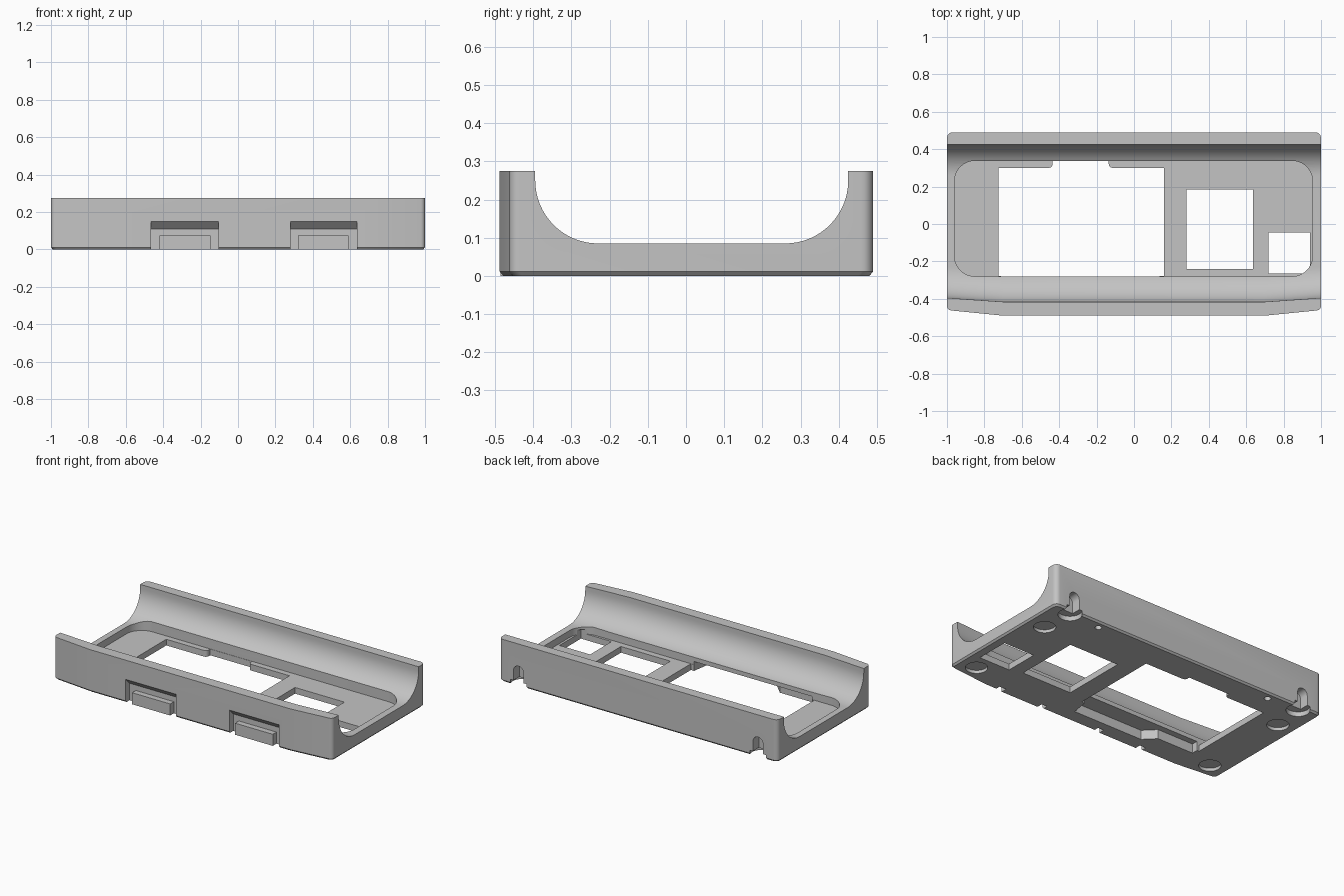
import bpy, bmesh, math
from mathutils import Vector

if "Cube" in bpy.data.objects:
    bpy.data.objects.remove(bpy.data.objects["Cube"])

grey = bpy.data.materials.new("mid_grey")
grey.diffuse_color = (0.55, 0.55, 0.55, 1)
grey.use_nodes = True
grey.node_tree.nodes["Principled BSDF"].inputs["Base Color"].default_value = grey.diffuse_color


def loft(name, rings):
    """Closed solid through rings that have equal point counts."""
    bm = bmesh.new()
    vs = [[bm.verts.new(p) for p in ring] for ring in rings]
    n = len(vs[0])
    for a, b in zip(vs, vs[1:]):
        for i in range(n):
            j = (i + 1) % n
            bm.faces.new((a[i], a[j], b[j], b[i]))
    bm.faces.new(vs[0])
    bm.faces.new(vs[-1])
    bmesh.ops.recalc_face_normals(bm, faces=bm.faces)
    me = bpy.data.meshes.new(name)
    bm.to_mesh(me)
    bm.free()
    me.materials.append(grey)
    ob = bpy.data.objects.new(name, me)
    bpy.context.collection.objects.link(ob)
    return ob


def prism(name, pts, z0, z1):
    return loft(name, [[(x, y, z) for x, y in pts] for z in (z0, z1)])


def rounded(pts, r, seg=8):
    """Fillet polygon corners; r is one radius or one per corner."""
    out = []
    for i, p in enumerate(pts):
        rad = r[i] if isinstance(r, (list, tuple)) else r
        p = Vector(p)
        if rad == 0:
            out.append(tuple(p))
            continue
        a = (Vector(pts[i - 1]) - p).normalized()
        b = (Vector(pts[(i + 1) % len(pts)]) - p).normalized()
        half = a.angle(b) / 2
        c = p + (a + b).normalized() * rad / math.sin(half)
        t = rad / math.tan(half)
        s, e = p + a * t - c, p + b * t - c
        sweep = s.angle(e)
        for k in range(seg + 1):
            f = k / seg
            v = (s * math.sin((1 - f) * sweep) + e * math.sin(f * sweep)) / math.sin(sweep)
            out.append(tuple(c + v))
    return out


def rect(x0, x1, y0, y1):
    return [(x0, y0), (x1, y0), (x1, y1), (x0, y1)]


def circle(cx, cy, r, n=32):
    return [(cx + r * math.cos(2 * math.pi * i / n), cy + r * math.sin(2 * math.pi * i / n))
            for i in range(n)]


# Outer block with a bowed front and a bevelled underside
H = 0.275
plan = rounded([(-1, -0.46), (-0.72, -0.488), (0.72, -0.488), (1, -0.46), (1, 0.49), (-1, 0.49)],
               [0.025, 0, 0, 0.025, 0.03, 0.03], 6)
body = loft("tray_body", [[(x * 0.99, y * 0.98, 0) for x, y in plan],
                          [(x, y, 0.011) for x, y in plan],
                          [(x, y, H) for x, y in plan]])


def cut(cutter):
    m = body.modifiers.new("cut", "BOOLEAN")
    m.operation, m.solver, m.object = "DIFFERENCE", "EXACT", cutter
    bpy.context.view_layer.objects.active = body
    bpy.ops.object.modifier_apply(modifier=m.name)
    bpy.data.objects.remove(cutter)


# Lengthwise trough with coved sides
def trough_ring(x, front):
    r, floor = 0.165, 0.085
    back = 0.425
    ring = [(x, front, 0.4)]
    for k in range(17):
        a = math.pi + k / 16 * math.pi / 2
        ring.append((x, front + r + r * math.cos(a), floor + r + r * math.sin(a)))
    for k in range(17):
        a = 1.5 * math.pi + k / 16 * math.pi / 2
        ring.append((x, back - r + r * math.cos(a), floor + r + r * math.sin(a)))
    return ring + [(x, back, 0.4)]


cut(loft("trough_cutter", [trough_ring(-1.1, -0.388), trough_ring(-0.7, -0.416),
                           trough_ring(0.7, -0.416), trough_ring(1.1, -0.388)]))

# Sunken floor pocket
cut(prism("pocket_cutter", rounded(rect(-0.96, 0.955, -0.28, 0.338), 0.11, 10), 0.04, 0.4))

# Floor openings
cut(prism("large_opening_cutter", rounded(
    [(-0.725, -0.279), (0.16, -0.279), (0.16, 0.3), (-0.135, 0.3), (-0.135, 0.336),
     (-0.435, 0.336), (-0.435, 0.3), (-0.725, 0.3)],
    [0, 0, 0, 0.02, 0, 0, 0.02, 0], 4), -0.1, 0.07))
cut(prism("middle_opening_cutter", rect(0.28, 0.635, -0.24, 0.185), -0.1, 0.07))
cut(prism("small_opening_cutter", rect(0.72, 0.94, -0.265, -0.045), -0.1, 0.07))

# Underside relief beside the large opening
cut(prism("relief_cutter", [(0.15, -0.2), (0.12, -0.39), (-0.38, -0.39), (-0.45, -0.32),
                            (-0.71, -0.32), (-0.71, -0.2)], -0.1, 0.06))

# Foot dents, screw holes and hanging keyholes, mirrored left to right
for s in (-1, 1):
    for y in (-0.367, 0.245):
        cut(prism("foot_cutter", circle(0.88 * s, y, 0.065), -0.1, 0.02))
    cut(prism("screw_cutter", circle(0.638 * s, 0.44, 0.02, 16), -0.1, 0.04))
    cut(prism("keyhole_cutter", circle(0.86 * s, 0.45, 0.07), -0.1, 0.03))
    cx, w, top = 0.86 * s, 0.036, 0.095
    arch = [(cx - w, -0.1), (cx + w, -0.1)] + [
        (cx + w * math.cos(math.pi * k / 12), top + w * math.sin(math.pi * k / 12))
        for k in range(13)]
    cut(loft("slot_cutter", [[(x, y, z) for x, z in arch] for y in (0.43, 0.6)]))

# Front finger notches with sloped ceilings, each holding a raised tab
parts = [body]
for x0, x1, t0, t1 in ((-0.465, -0.105, -0.42, -0.147), (0.28, 0.637, 0.32, 0.59)):
    prof = [(-0.55, -0.1), (-0.448, -0.1), (-0.448, 0.11), (-0.488, 0.15), (-0.55, 0.15)]
    cut(loft("notch_cutter", [[(x, y, z) for y, z in prof] for x in (x0, x1)]))
    parts.append(prism("front_tab", rect(t0, t1, -0.486, -0.44), 0, 0.075))

# Smooth coves, sharp edges
for ob in parts:
    bpy.ops.object.select_all(action="DESELECT")
    ob.select_set(True)
    bpy.context.view_layer.objects.active = ob
    bpy.ops.object.shade_smooth_by_angle(angle=math.radians(25))
